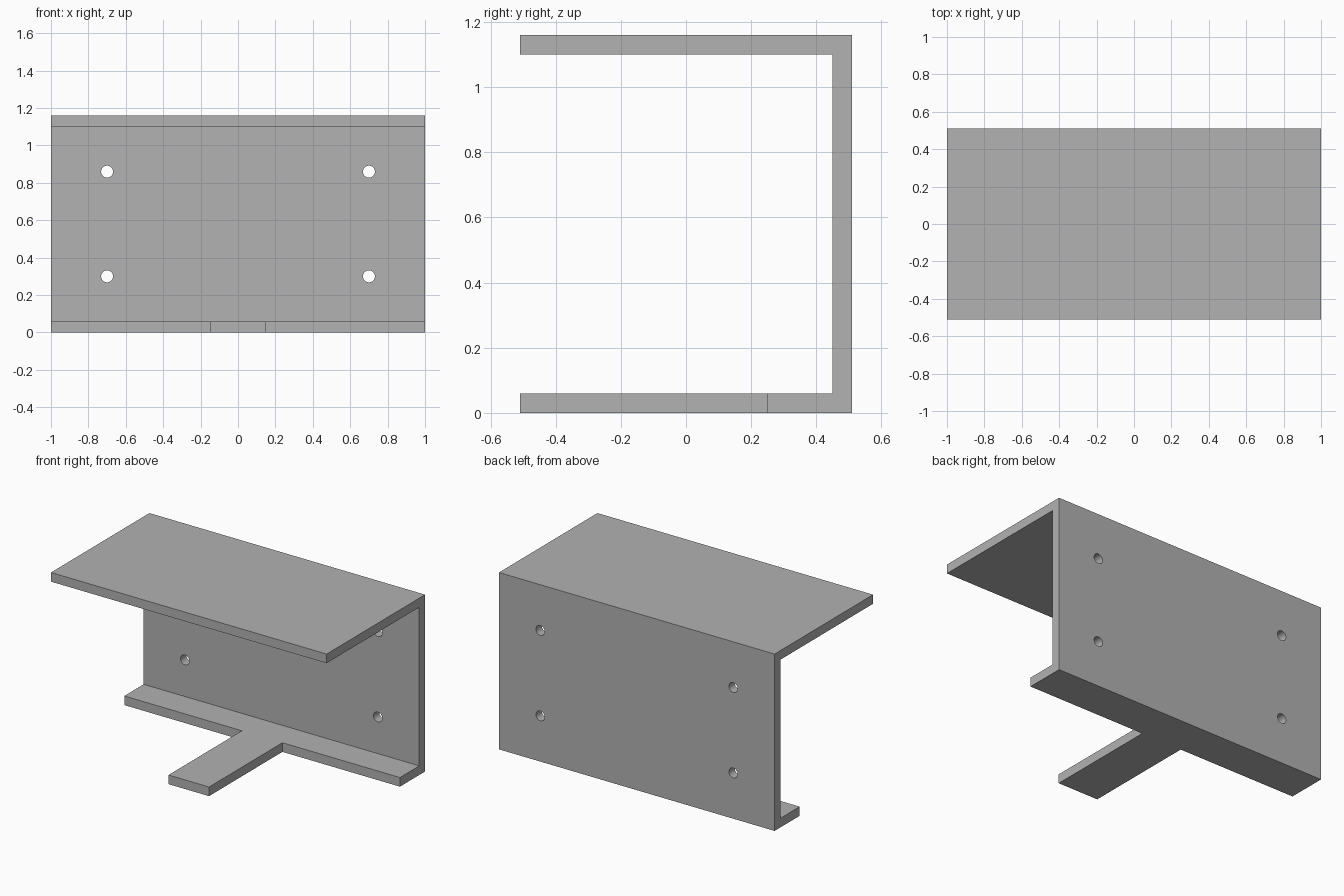
import bpy
import bmesh
from mathutils import Matrix, Vector

cube = bpy.data.objects.get("Cube")
if cube:
    bpy.data.objects.remove(cube, do_unlink=True)

HALF_X, HALF_Y, HEIGHT, THICK = 1.0, 0.51, 1.16, 0.06
LIP_Y = 0.25          # front edge of the lower lip
TONGUE_X = 0.147      # half width of the tongue
HOLE_R = 0.032

grey = bpy.data.materials.new("grey_metal")
colour = (0.445, 0.445, 0.445, 1)
grey.diffuse_color = colour
grey.use_nodes = True
grey.node_tree.nodes["Principled BSDF"].inputs["Base Color"].default_value = colour


def finish(name, bm):
    bmesh.ops.recalc_face_normals(bm, faces=bm.faces)
    mesh = bpy.data.meshes.new(name)
    bm.to_mesh(mesh)
    bm.free()
    mesh.materials.append(grey)
    obj = bpy.data.objects.new(name, mesh)
    bpy.context.collection.objects.link(obj)
    return obj


def extrude(name, points, offset):
    """Solid prism from a flat outline."""
    bm = bmesh.new()
    face = bm.faces.new([bm.verts.new(p) for p in points])
    result = bmesh.ops.extrude_face_region(bm, geom=[face])
    moved = [v for v in result["geom"] if isinstance(v, bmesh.types.BMVert)]
    bmesh.ops.translate(bm, verts=moved, vec=Vector(offset))
    return finish(name, bm)


# Channel: roof, back wall and floor in one folded section
inner = HALF_Y - THICK
section = [(-HALF_Y, HEIGHT), (HALF_Y, HEIGHT), (HALF_Y, 0), (-HALF_Y, 0),
           (-HALF_Y, THICK), (inner, THICK),
           (inner, HEIGHT - THICK), (-HALF_Y, HEIGHT - THICK)]
bracket = extrude("mounting_bracket", [(-HALF_X, y, z) for y, z in section],
                  (2 * HALF_X, 0, 0))

# Cutters: floor notches either side of the tongue, and four bolt holes
cutters = []
for side in (-1, 1):
    near, far = side * TONGUE_X, side * (HALF_X + 0.1)
    front = -HALF_Y - 0.1
    outline = [(near, front, -0.1), (far, front, -0.1),
               (far, LIP_Y, -0.1), (near, LIP_Y, -0.1)]
    cutters.append(extrude("notch_cutter", outline, (0, 0, 0.3)))
    for z in (0.30, 0.86):
        bm = bmesh.new()
        place = (Matrix.Translation((side * 0.70, HALF_Y - THICK / 2, z))
                 @ Matrix.Rotation(1.5707963, 4, 'X'))
        bmesh.ops.create_cone(bm, cap_ends=True, segments=32, radius1=HOLE_R,
                              radius2=HOLE_R, depth=0.2, matrix=place)
        cutters.append(finish("bolt_hole_cutter", bm))

bpy.ops.object.select_all(action='DESELECT')
bpy.context.view_layer.objects.active = bracket
bracket.select_set(True)
for cutter in cutters:
    cut = bracket.modifiers.new("cut", 'BOOLEAN')
    cut.operation = 'DIFFERENCE'
    cut.solver = 'EXACT'
    cut.object = cutter
    bpy.ops.object.modifier_apply(modifier=cut.name)
    bpy.data.objects.remove(cutter, do_unlink=True)

# Smooth hole walls, crisp folds
bpy.ops.object.shade_smooth_by_angle(angle=0.5)
